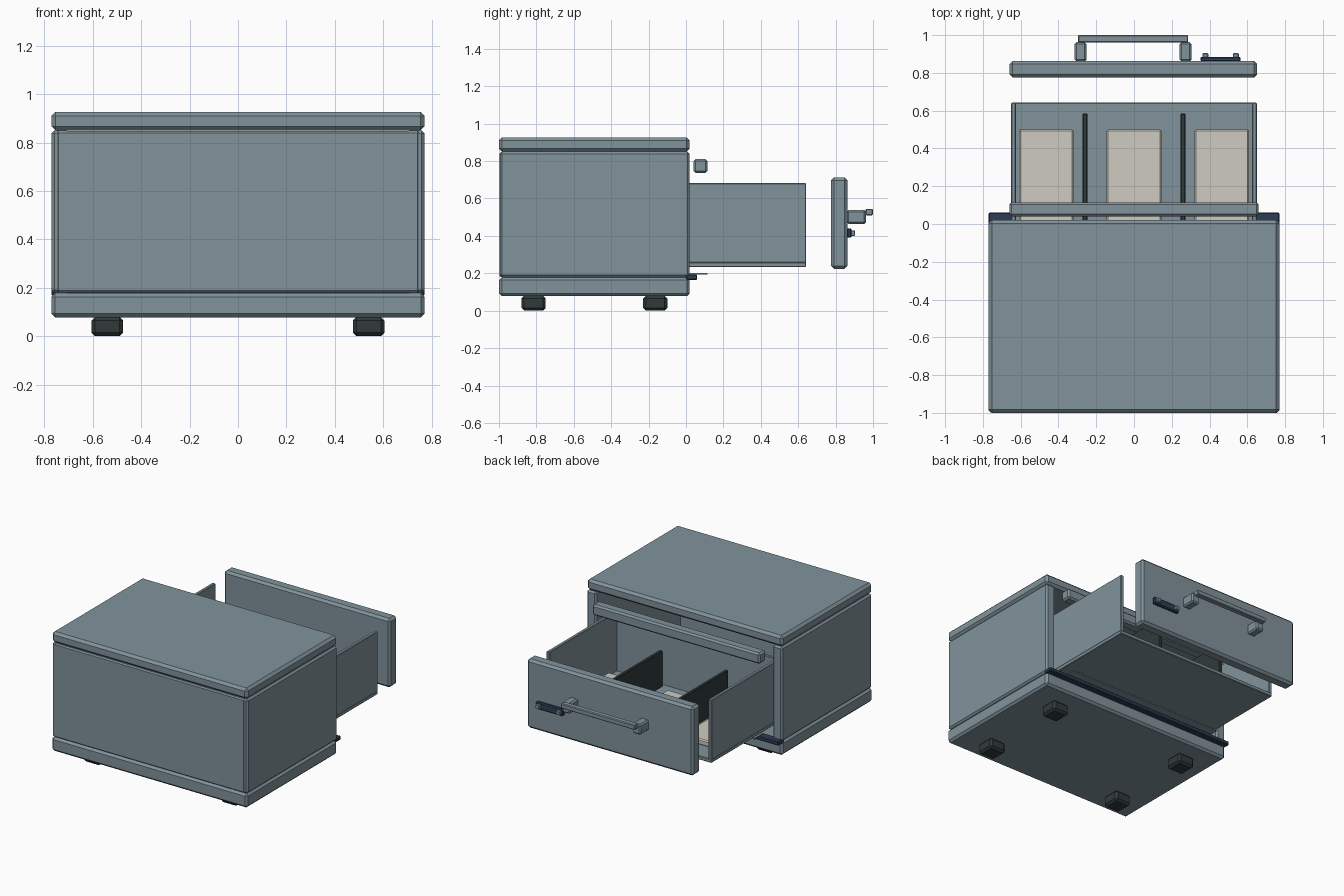
import bpy, bmesh

if "Cube" in bpy.data.objects:
    bpy.data.objects.remove(bpy.data.objects["Cube"])


def material(name, rgb):
    m = bpy.data.materials.new(name)
    m.diffuse_color = (*rgb, 1)
    m.use_nodes = True
    m.node_tree.nodes["Principled BSDF"].inputs["Base Color"].default_value = m.diffuse_color
    return m


SLATE = material("slate", (0.22, 0.29, 0.33))
DARK = material("dark_rubber", (0.03, 0.042, 0.042))
NAVY = material("navy", (0.027, 0.047, 0.09))
CREAM = material("cream", (0.62, 0.60, 0.53))


def box(name, x, y, z, mat=SLATE, bevel=0.008):
    """Chamfered box from (min, max) ranges on each axis."""
    bm = bmesh.new()
    bmesh.ops.create_cube(bm, size=1)
    c = [(r[0] + r[1]) / 2 for r in (x, y, z)]
    s = [r[1] - r[0] for r in (x, y, z)]
    for v in bm.verts:
        v.co = [v.co[i] * s[i] for i in range(3)]
    mesh = bpy.data.meshes.new(name)
    bm.to_mesh(mesh)
    bm.free()
    mesh.materials.append(mat)
    ob = bpy.data.objects.new(name, mesh)
    ob.location = c
    bpy.context.collection.objects.link(ob)
    if bevel:
        mod = ob.modifiers.new("chamfer", "BEVEL")
        mod.width = bevel
        mod.segments = 1
    return ob


def pair(name, x, y, z, mat=SLATE, bevel=0.008):
    """Box plus its mirror image across x = 0."""
    box(name + "_right", x, y, z, mat, bevel)
    box(name + "_left", (-x[1], -x[0]), y, z, mat, bevel)


# cabinet shell, open towards +y
box("cabinet_base", (-0.77, 0.77), (-1, 0.02), (0.078, 0.178), bevel=0.015)
box("cabinet_top", (-0.77, 0.77), (-1, 0.02), (0.85, 0.927), bevel=0.017)
pair("cabinet_side", (0.695, 0.77), (-0.995, 0.02), (0.178, 0.85), bevel=0.012)
box("cabinet_back", (-0.75, 0.75), (-0.997, -0.93), (0.18, 0.848))

# feet
for label, y in (("front_foot", (-0.88, -0.75)), ("rear_foot", (-0.23, -0.10))):
    pair(label, (0.475, 0.605), y, (0.005 - 0.005, 0.08), DARK, 0.015)

# trim strip and runner plate at the opening, and the upper rail
box("lower_trim", (-0.77, 0.77), (0.0, 0.06), (0.165, 0.193), NAVY, 0.005)
box("runner_plate", (-0.62, 0.62), (0.02, 0.115), (0.193, 0.201), SLATE, 0)
box("upper_rail", (-0.66, 0.66), (0.04, 0.115), (0.735, 0.812), bevel=0.012)

# drawer tray
box("tray_floor", (-0.65, 0.65), (-0.14, 0.642), (0.233, 0.26), bevel=0.004)
pair("tray_side", (0.625, 0.65), (-0.14, 0.642), (0.255, 0.682), bevel=0.004)
box("tray_back", (-0.63, 0.63), (-0.14, -0.115), (0.255, 0.682), bevel=0.004)
pair("tray_divider", (0.247, 0.272), (-0.09, 0.585), (0.258, 0.515), DARK, 0.004)

# compartment liners
for i, x in enumerate((-0.465, 0, 0.465)):
    box(f"liner_{i + 1}", (x - 0.145, x + 0.145), (0, 0.5), (0.258, 0.3), CREAM, 0.008)

# drawer front, handle and latch
box("drawer_front", (-0.658, 0.652), (0.776, 0.863), (0.223, 0.713), bevel=0.016)
for side, x in (("left", -0.283), ("right", 0.273)):
    box("handle_post_" + side, (x - 0.031, x + 0.031), (0.86, 0.963), (0.463, 0.538), bevel=0.01)
box("handle_bar", (-0.297, 0.287), (0.96, 1.0), (0.51, 0.545), bevel=0.005)
box("latch_plate", (0.352, 0.565), (0.86, 0.885), (0.39, 0.44), NAVY, 0.006)
for i, x in enumerate((0.378, 0.539)):
    box(f"latch_stud_{i + 1}", (x - 0.016, x + 0.016), (0.88, 0.904), (0.399, 0.43), SLATE, 0.004)
